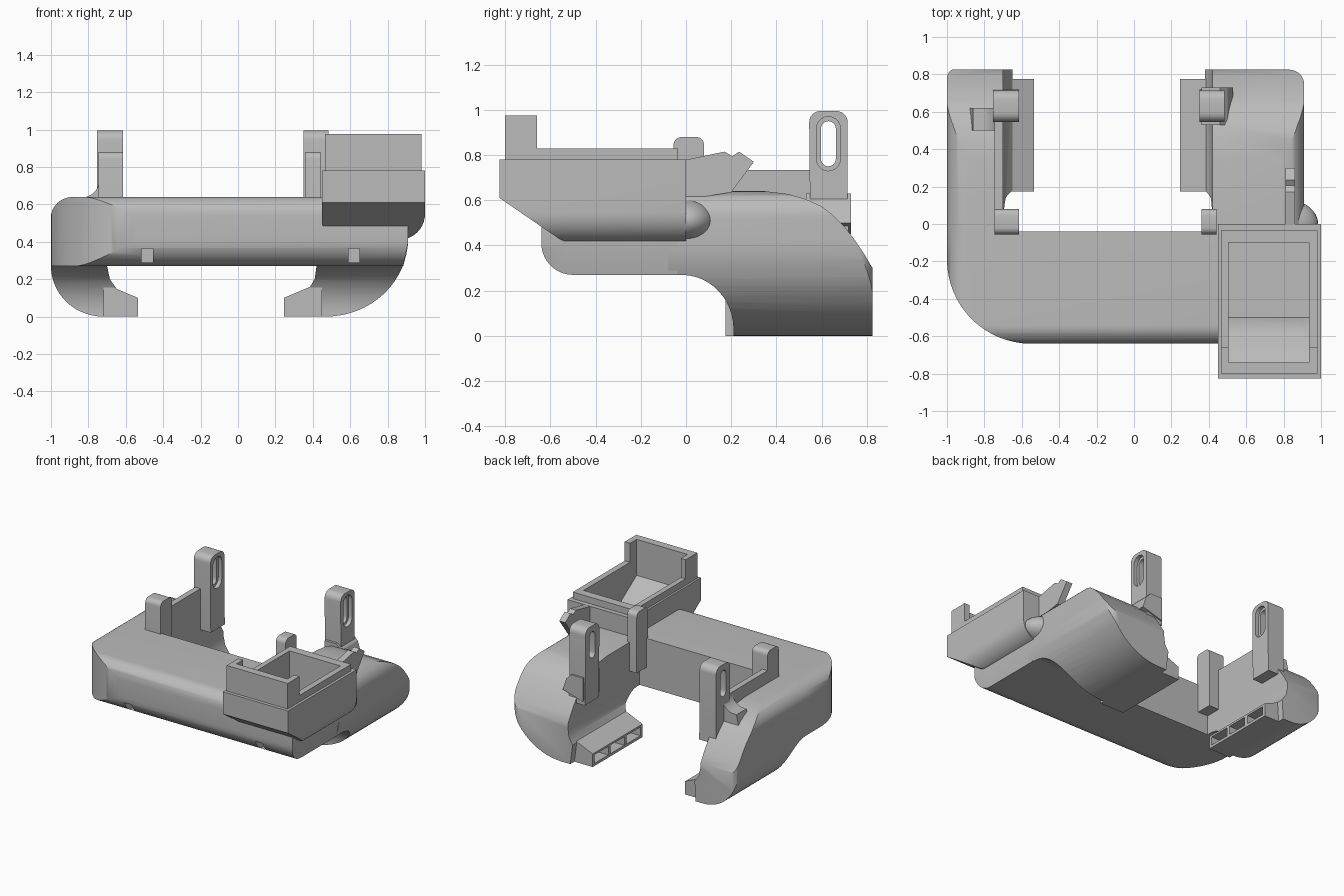
import bpy, bmesh
from math import sin, cos, radians

if "Cube" in bpy.data.objects:
    bpy.data.objects.remove(bpy.data.objects["Cube"], do_unlink=True)

grey = bpy.data.materials.new("light_grey_plastic")
grey.use_nodes = True
GREY = (0.5, 0.5, 0.5, 1)
grey.diffuse_color = GREY
grey.node_tree.nodes["Principled BSDF"].inputs["Base Color"].default_value = GREY


def arc(cx, cy, rx, ry, a0, a1, n=10):
    steps = [radians(a0 + (a1 - a0) * i / n) for i in range(n + 1)]
    return [(cx + rx * cos(a), cy + ry * sin(a)) for a in steps]


def rect(u0, u1, v0, v1):
    return [(u0, v0), (u1, v0), (u1, v1), (u0, v1)]


def slot(cu, v0, v1, r):
    return arc(cu, v1 - r, r, r, 0, 180) + arc(cu, v0 + r, r, r, 180, 360)


def prism(name, axis, pts, lo, hi):
    """Extrude a 2D outline along the given axis."""
    place = {"x": lambda u, v, w: (w, u, v),
             "y": lambda u, v, w: (u, w, v),
             "z": lambda u, v, w: (u, v, w)}[axis]
    bm = bmesh.new()
    face = bm.faces.new([bm.verts.new(place(u, v, lo)) for u, v in pts])
    new = bmesh.ops.extrude_face_region(bm, geom=[face])["geom"]
    bmesh.ops.translate(bm, vec=place(0, 0, hi - lo),
                        verts=[g for g in new if isinstance(g, bmesh.types.BMVert)])
    bmesh.ops.recalc_face_normals(bm, faces=bm.faces)
    mesh = bpy.data.meshes.new(name)
    bm.to_mesh(mesh)
    bm.free()
    ob = bpy.data.objects.new(name, mesh)
    bpy.context.collection.objects.link(ob)
    mesh.materials.append(grey)
    return ob


def activate(ob):
    bpy.ops.object.select_all(action="DESELECT")
    ob.select_set(True)
    bpy.context.view_layer.objects.active = ob


def combine(ob, tools, operation):
    """Apply booleans and remove the helper shapes."""
    for tool in tools:
        activate(ob)
        mod = ob.modifiers.new("boolean", "BOOLEAN")
        mod.operation, mod.object, mod.solver = operation, tool, "EXACT"
        bpy.ops.object.modifier_apply(modifier=mod.name)
        bpy.data.objects.remove(tool, do_unlink=True)
    return ob


def smooth(ob, angle=32):
    activate(ob)
    bpy.ops.object.shade_smooth_by_angle(angle=radians(angle))


def cavity():
    outline = [(-0.74, 1.2), (-0.74, 0.7), (-0.56, 0.58), (-0.5, 0.46),
               (-0.1, 0.46), (-0.1, 1.2)]
    return prism("cavity_cutter", "x", outline, 0.505, 0.935)


# Front duct: plan, side and front outlines intersected
plan = arc(-0.55, -0.19, 0.45, 0.45, 180, 270, 16) + [(0.91, -0.64), (0.91, -0.04), (-1, -0.04)]
side = (arc(-0.5, 0.41, 0.14, 0.14, 180, 270) + [(0.1, 0.27), (0.1, 0.64)]
        + arc(-0.54, 0.54, 0.1, 0.1, 90, 180))
front = ([(-1.1, 0.2), (0.87, 0.2), (0.91, 0.4), (0.91, 0.7), (-0.88, 0.7), (-0.88, 0.64)]
         + arc(-0.88, 0.53, 0.12, 0.11, 90, 180) + [(-1.1, 0.53)])
front_duct = combine(prism("front_duct", "z", plan, 0.2, 0.7),
                     [prism("side_outline", "x", side, -1.2, 1.2),
                      prism("front_outline", "y", front, -1, 0.5)], "INTERSECT")
combine(front_duct, [cavity()] + [
    prism("clip_cutter", "y", rect(x - 0.03, x + 0.03, 0.29, 0.365), -0.8, -0.4)
    for x in (-0.485, 0.62)], "DIFFERENCE")
smooth(front_duct)

# Side arms: front outline of each, cut by the shared side outline
arm_side = ([(-0.08, 0.27)] + arc(-0.02, 0.03, 0.23, 0.24, 90, 0, 12)
            + [(0.21, 0), (0.825, 0), (0.825, 0.3), (0.79, 0.36), (0.75, 0.42), (0.7, 0.485),
               (0.65, 0.535), (0.6, 0.573), (0.53, 0.605), (0.45, 0.628), (0.35, 0.64),
               (-0.08, 0.64)])
right_front = ([(-0.7, 0.7), (-0.88, 0.7), (-0.88, 0.64)] + arc(-0.88, 0.53, 0.12, 0.11, 90, 180)
               + arc(-0.72, 0.27, 0.28, 0.27, 180, 270, 14)
               + [(-0.66, 0), (-0.65, 0.15), (-0.685, 0.2), (-0.7, 0.27)])
left_front = ([(0.42, 0.7), (0.79, 0.7), (0.79, 0.64)] + arc(0.79, 0.52, 0.12, 0.12, 90, 0)
              + arc(0.47, 0.42, 0.44, 0.42, 0, -90, 16)
              + [(0.4, 0), (0.38, 0.15), (0.41, 0.2), (0.42, 0.27)])
right_plan = [(-0.5, -0.2), (-0.5, 0.83)] + arc(-0.95, 0.78, 0.05, 0.05, 90, 180) + [(-1, -0.2)]
left_plan = [(0.2, -0.2), (0.2, 0.83)] + arc(0.83, 0.745, 0.08, 0.08, 90, 0) + [(0.91, -0.2)]
for label, outline, arm_plan in (("right", right_front, right_plan), ("left", left_front, left_plan)):
    arm = combine(prism(label + "_arm", "y", outline, -0.3, 1),
                  [prism("side_outline", "x", arm_side, -1.2, 1.2),
                   prism("plan_outline", "z", arm_plan, -0.2, 1)], "INTERSECT")
    if label == "left":
        combine(arm, [cavity()], "DIFFERENCE")
    smooth(arm)

# Air nozzles with three openings each
for label, tip, root in (("right", -0.535, -0.72), ("left", 0.245, 0.45)):
    s = 1 if root > tip else -1
    nozzle = prism(label + "_nozzle", "y",
                   [(tip, 0), (root, 0), (root, 0.18), (tip + s * 0.13, 0.155), (tip, 0.1)],
                   0.175, 0.775)
    lo, hi = sorted((tip - s * 0.05, tip + s * 0.12))
    combine(nozzle, [prism("opening_cutter", "x", rect(y, y + 0.165, 0.02, 0.085), lo, hi)
                     for y in (0.2, 0.393, 0.586)], "DIFFERENCE")

# Rear mounting tabs with countersunk slots, and front posts
tab_side = ([(0.55, 0.42), (0.72, 0.42), (0.715, 0.6)] + arc(0.665, 0.945, 0.05, 0.05, 0, 90, 6)
            + arc(0.595, 0.945, 0.05, 0.05, 90, 180, 6))
post_side = ([(-0.055, 0.42), (0.08, 0.42)] + arc(0.045, 0.845, 0.035, 0.035, 0, 90, 5)
             + arc(-0.02, 0.845, 0.035, 0.035, 90, 180, 5))
for label, x0, x1, px1 in (("right", -0.755, -0.615, -0.615), ("left", 0.35, 0.485, 0.44)):
    tab = prism(label + "_rear_tab", "x", tab_side, x0, x1)
    combine(tab, [prism("slot_cutter", "x", slot(0.63, 0.75, 0.95, 0.033), x0 - 0.1, x1 + 0.1),
                  prism("sink_cutter", "x", slot(0.63, 0.73, 0.97, 0.053), x1 - 0.03, x1 + 0.1)],
            "DIFFERENCE")
    smooth(tab)
    smooth(prism(label + "_front_post", "x", post_side, x0 + 0.01, px1))

# Flared feet of the tabs
smooth(prism("right_tab_foot", "y", [(-0.74, 0.5), (-0.88, 0.55), (-0.86, 0.635)]
             + arc(-0.84, 0.735, 0.1, 0.1, -80, 0, 6), 0.5, 0.62))
prism("left_tab_foot", "y", [(0.36, 0.45), (0.53, 0.5), (0.5, 0.59), (0.46, 0.63), (0.36, 0.63)],
      0.53, 0.73)

# Rib between the right post and tab
prism("right_rib", "x", rect(0.05, 0.57, 0.45, 0.735), -0.745, -0.7)

# Inlet funnel
funnel_side = [(-0.825, 0.78), (-0.825, 0.61), (-0.57, 0.435), (-0.53, 0.415), (-0.48, 0.41),
               (0, 0.41), (0, 0.78)]
funnel_front = ([(0.45, 0.9), (0.45, 0.55)] + arc(0.55, 0.51, 0.1, 0.1, 180, 270)
                + arc(0.86, 0.55, 0.14, 0.14, 270, 360) + [(1, 0.9)])
funnel = combine(prism("inlet_funnel", "x", funnel_side, 0.3, 1.1),
                 [prism("front_outline", "y", funnel_front, -1, 0.2)], "INTERSECT")
smooth(combine(funnel, [cavity()], "DIFFERENCE"))

# Inlet rim and its raised front wall
rim = prism("inlet_rim", "z", rect(0.465, 0.98, -0.8, -0.035), 0.77, 0.83)
combine(rim, [cavity()], "DIFFERENCE")
wall = prism("raised_front_wall", "z", rect(0.465, 0.98, -0.8, -0.66), 0.8, 0.975)
combine(wall, [cavity()], "DIFFERENCE")

# Rounded fairing behind the funnel
bpy.ops.mesh.primitive_uv_sphere_add(segments=32, ring_count=16, location=(0.8, 0, 0.51))
fairing = bpy.context.object
fairing.name = "rear_fairing"
fairing.scale = (0.185, 0.135, 0.1)
fairing.data.materials.append(grey)
combine(fairing, [prism("front_half_cutter", "z", rect(0.4, 1.2, -0.5, -0.05), 0, 1)], "DIFFERENCE")
smooth(fairing)

# Angled bracket behind the funnel
prism("rear_bracket", "x", [(-0.02, 0.6), (0.2, 0.635), (0.3, 0.77), (0.235, 0.815),
                            (0.205, 0.795), (0.17, 0.815), (-0.02, 0.775)], 0.81, 0.86)
